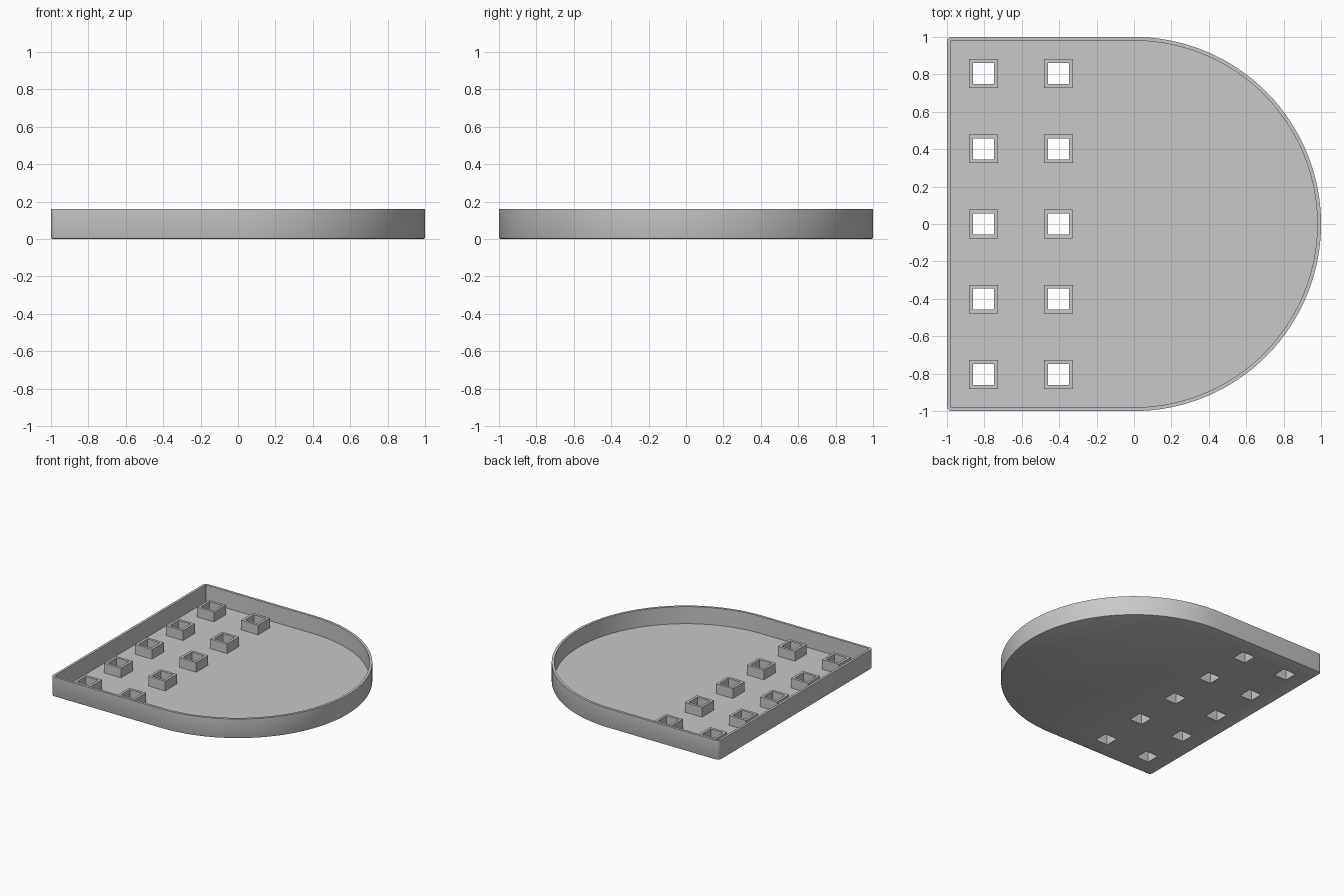
import bpy, bmesh
from math import sin, cos, pi

cube = bpy.data.objects.get("Cube")
if cube:
    bpy.data.objects.remove(cube, do_unlink=True)

GREY = 0.58
HEIGHT, WALL, FLOOR = 0.16, 0.02, 0.02
SOCKET_TOP, SOCKET_HALF, HOLE_HALF = 0.10, 0.077, 0.056
SPOTS = [(x, y * 0.402) for x in (-0.805, -0.403) for y in range(-2, 3)]

grey = bpy.data.materials.new("plain grey")
grey.use_nodes = True
grey.diffuse_color = (GREY, GREY, GREY, 1)
grey.node_tree.nodes["Principled BSDF"].inputs["Base Color"].default_value = (GREY, GREY, GREY, 1)


def finish(name, bm):
    bmesh.ops.recalc_face_normals(bm, faces=bm.faces)
    mesh = bpy.data.meshes.new(name)
    bm.to_mesh(mesh)
    bm.free()
    mesh.materials.append(grey)
    obj = bpy.data.objects.new(name, mesh)
    bpy.context.collection.objects.link(obj)
    return obj


def activate(obj):
    bpy.ops.object.select_all(action='DESELECT')
    obj.select_set(True)
    bpy.context.view_layer.objects.active = obj


def ring(bm, points, z):
    return [bm.verts.new((x, y, z)) for x, y in points]


def bridge(bm, a, b):
    n = len(a)
    for i in range(n):
        j = (i + 1) % n
        bm.faces.new((a[i], a[j], b[j], b[i]))


def d_outline(inset, corner):
    """Half-round plan with two tightly rounded corners on the straight end."""
    r = 1 - inset
    pts = [(r * cos(a), r * sin(a)) for a in (pi * (i / 96 - 0.5) for i in range(97))]
    for side, start in ((1, pi / 2), (-1, pi)):
        cx, cy = corner - r, side * (r - corner)
        for i in range(5):
            a = start + i * pi / 8
            pts.append((cx + corner * cos(a), cy + corner * sin(a)))
    return pts


def square(x, y, h):
    return [(x - h, y - h), (x + h, y - h), (x + h, y + h), (x - h, y + h)]


# Tray: softened bottom edge, upright wall, flat rim and recessed floor
bm = bmesh.new()
profile = [(0.008, 0, 0.02), (0.0023, 0.0023, 0.025), (0, 0.008, 0.025),
           (0, HEIGHT, 0.025), (WALL, HEIGHT, 0.004), (WALL, FLOOR, 0.004)]
rings = [ring(bm, d_outline(inset, corner), z) for inset, z, corner in profile]
for lower, upper in zip(rings, rings[1:]):
    bridge(bm, lower, upper)
bm.faces.new(rings[0])
bm.faces.new(rings[-1])
tray = finish("tray", bm)

# Square holes through the floor
bm = bmesh.new()
for x, y in SPOTS:
    low, high = (ring(bm, square(x, y, HOLE_HALF), z) for z in (-0.05, 0.07))
    bridge(bm, low, high)
    bm.faces.new(low)
    bm.faces.new(high)
cutter = finish("hole_cutter", bm)
cutter.hide_render = True
cut = tray.modifiers.new("holes", 'BOOLEAN')
cut.operation, cut.solver, cut.object = 'DIFFERENCE', 'EXACT', cutter
activate(tray)
bpy.ops.object.modifier_apply(modifier=cut.name)
bpy.data.objects.remove(cutter, do_unlink=True)
activate(tray)
bpy.ops.object.shade_smooth_by_angle()

# Square sockets standing around the holes
for number, (x, y) in enumerate(SPOTS, 1):
    bm = bmesh.new()
    outer_low, outer_top = (ring(bm, square(x, y, SOCKET_HALF), z) for z in (FLOOR, SOCKET_TOP))
    inner_low, inner_top = (ring(bm, square(x, y, HOLE_HALF), z) for z in (FLOOR, SOCKET_TOP))
    for a, b in ((outer_low, outer_top), (outer_top, inner_top),
                 (inner_top, inner_low), (inner_low, outer_low)):
        bridge(bm, a, b)
    finish(f"socket_{number}", bm)
